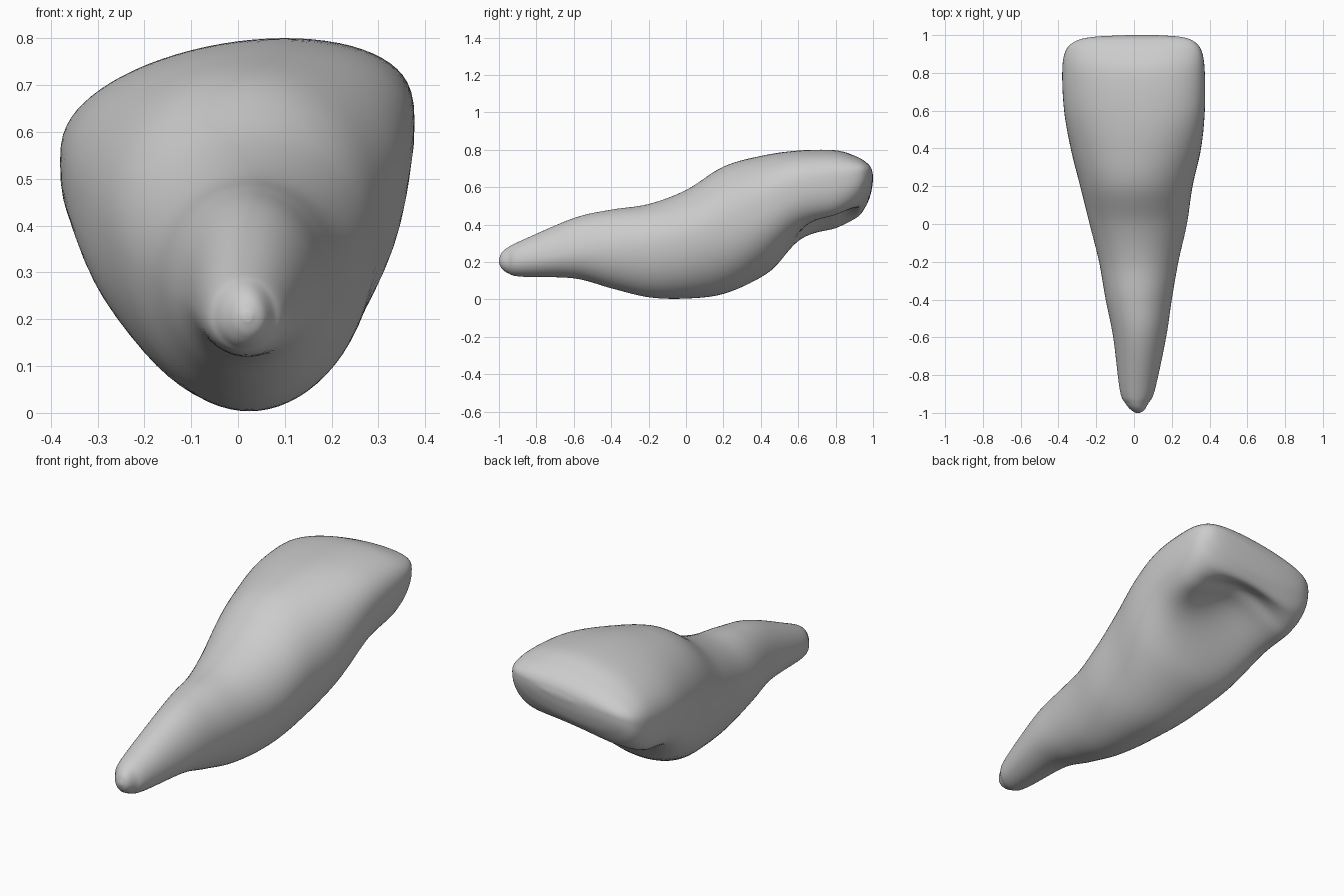
import bpy
import bmesh
import math

if "Cube" in bpy.data.objects:
    bpy.data.objects.remove(bpy.data.objects["Cube"], do_unlink=True)

SIDES = 72          # points around each ring
STEPS = 7           # rings between neighbouring stations

# Stations from root tip to biting edge:
# y, left edge, right edge, top, widest height, bottom
STATIONS = [
    (-1.0, 0.01, 0.03, 0.215, 0.205, 0.195),
    (-0.985, -0.015, 0.055, 0.25, 0.205, 0.165),
    (-0.95, -0.045, 0.075, 0.28, 0.205, 0.14),
    (-0.88, -0.075, 0.11, 0.315, 0.21, 0.122),
    (-0.6, -0.11, 0.17, 0.435, 0.25, 0.113),
    (-0.4, -0.15, 0.2, 0.48, 0.27, 0.06),
    (-0.2, -0.185, 0.235, 0.51, 0.29, 0.012),
    (0.0, -0.235, 0.28, 0.585, 0.33, 0.005),
    (0.2, -0.285, 0.31, 0.71, 0.4, 0.03),
    (0.4, -0.335, 0.355, 0.765, 0.47, 0.12),
    (0.6, -0.37, 0.375, 0.79, 0.55, 0.26),
    (0.8, -0.38, 0.375, 0.79, 0.59, 0.3),
    (0.91, -0.365, 0.36, 0.755, 0.62, 0.39),
    (0.965, -0.315, 0.32, 0.72, 0.64, 0.5),
    (0.99, -0.22, 0.25, 0.69, 0.65, 0.58),
    (1.0, -0.03, 0.12, 0.66, 0.65, 0.64),
]


def smooth_ramp(start, end, value):
    t = min(max((value - start) / (end - start), 0), 1)
    return t * t * (3 - 2 * t)


def spline(a, b, c, d, t):
    """Smooth curve through b and c, guided by a and d."""
    return b + 0.5 * t * (c - a + t * (2 * a - 5 * b + 4 * c - d
                                       + t * (3 * (b - c) + d - a)))


def all_sections():
    last = len(STATIONS) - 1
    for i in range(last):
        guides = [STATIONS[min(max(i + k, 0), last)] for k in (-1, 0, 1, 2)]
        for s in range(STEPS):
            yield [spline(*values, s / STEPS) for values in zip(*guides)]
    yield STATIONS[last]


def ring_points(section):
    """Oval ring, tilted and hollowed underneath as it nears the crown."""
    y, left, right, top, middle, bottom = section
    centre, half = (left + right) / 2, (right - left) / 2
    crown = smooth_ramp(0, 0.6, y)
    hollow = 0.19 * smooth_ramp(0.45, 0.78, y) * (1 - smooth_ramp(0.82, 1, y))
    power = 1 - 0.2 * crown
    for k in range(SIDES):
        angle = math.tau * k / SIDES
        u, v = math.cos(angle), math.sin(angle)
        rise = abs(v) ** power
        if v >= 0:
            z = middle + (top - middle) * rise
        else:
            z = middle - (middle - bottom) * rise + hollow * (1 - u * u) ** 2
        yield centre + half * u, y, z + 0.13 * crown * half * u


# Tooth: one lofted skin from root to crown
bm = bmesh.new()
rings = [[bm.verts.new(p) for p in ring_points(s)] for s in all_sections()]
for first, second in zip(rings, rings[1:]):
    for k in range(SIDES):
        n = (k + 1) % SIDES
        bm.faces.new((first[k], first[n], second[n], second[k]))
bm.faces.new(rings[0])
bm.faces.new(rings[-1])
bmesh.ops.recalc_face_normals(bm, faces=bm.faces)
mesh = bpy.data.meshes.new("tooth")
bm.to_mesh(mesh)
bm.free()
tooth = bpy.data.objects.new("tooth", mesh)
bpy.context.collection.objects.link(tooth)

# Plain grey enamel
enamel = bpy.data.materials.new("plain_grey")
enamel.use_nodes = True
grey = (0.6, 0.6, 0.6, 1)
enamel.diffuse_color = grey
enamel.node_tree.nodes["Principled BSDF"].inputs["Base Color"].default_value = grey
mesh.materials.append(enamel)

for face in mesh.polygons:
    face.use_smooth = True
